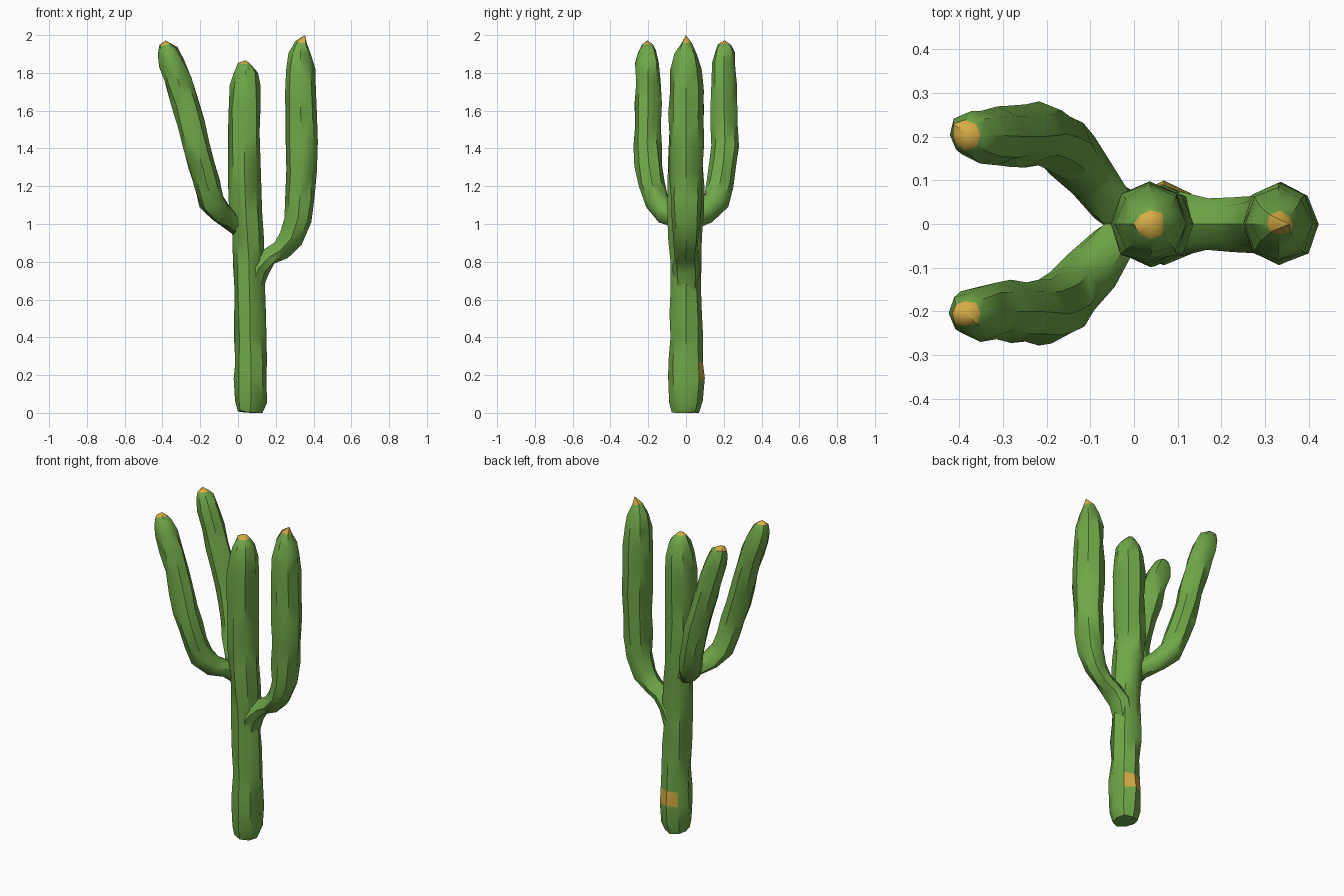
import bpy, bmesh, math, random
from mathutils import Vector

random.seed(4)


def material(name, rgb):
    m = bpy.data.materials.new(name)
    m.diffuse_color = (*rgb, 1)
    return m


GREEN = material("cactus green", (0.16, 0.385, 0.065))
YELLOW = material("tip yellow", (0.68, 0.42, 0.06))
SIDES = 8


def limb(name, rings, tip, jitter=0.006, patch=None):
    """Loft rings (x, y, z, width radius, side radius) and close with a pointed tip."""
    bm = bmesh.new()
    pts = [Vector(r[:3]) for r in rings] + [Vector(tip)]
    loops = []
    for i, r in enumerate(rings):
        t = (pts[i + 1] - pts[max(i - 1, 0)]).normalized()
        u = Vector((0, 1, 0))
        u = (u - t * t.dot(u)).normalized()
        v = t.cross(u)
        loop = []
        for k in range(SIDES):
            a = math.tau * k / SIDES
            j = 1 + random.uniform(-jitter, jitter) / r[3]
            p = pts[i] + (u * math.cos(a) * r[4] + v * math.sin(a) * r[3]) * j
            p += t * random.uniform(-jitter, jitter)
            p.z = max(p.z, 0)
            loop.append(bm.verts.new(p))
        loops.append(loop)
    for a, b in zip(loops, loops[1:]):
        for k in range(SIDES):
            n = (k + 1) % SIDES
            bm.faces.new((a[k], a[n], b[n], b[k]))
    bm.faces.new(loops[0][::-1])
    # yellow pointed cap
    apex = bm.verts.new(tip)
    for k in range(SIDES):
        f = bm.faces.new((loops[-1][k], loops[-1][(k + 1) % SIDES], apex))
        f.material_index = 1
    bmesh.ops.recalc_face_normals(bm, faces=bm.faces)
    # yellow patch on the back of the limb between two heights
    if patch:
        for f in bm.faces:
            if patch[0] < f.calc_center_median().z < patch[1] and f.normal.y > 0.6:
                f.material_index = 1
    bmesh.ops.triangulate(bm, faces=[f for f in bm.faces if len(f.verts) == 4])
    me = bpy.data.meshes.new(name)
    bm.to_mesh(me)
    bm.free()
    me.materials.append(GREEN)
    me.materials.append(YELLOW)
    ob = bpy.data.objects.new(name, me)
    bpy.context.collection.objects.link(ob)
    bpy.context.view_layer.objects.active = ob
    ob.select_set(True)
    bpy.ops.object.shade_smooth_by_angle(angle=math.radians(40))
    ob.select_set(False)


# trunk: slightly leaning and lumpy column
trunk = [(0.064, 0, 0.005, 0.070, 0.072), (0.068, 0, 0.06, 0.086, 0.085),
         (0.068, 0, 0.18, 0.086, 0.094), (0.070, 0, 0.27, 0.085, 0.095),
         (0.064, 0, 0.40, 0.082, 0.086), (0.064, 0, 0.53, 0.085, 0.090),
         (0.060, 0, 0.66, 0.081, 0.085), (0.058, 0, 0.80, 0.082, 0.085),
         (0.050, 0, 0.93, 0.082, 0.090), (0.042, 0, 1.06, 0.084, 0.094),
         (0.036, 0, 1.20, 0.086, 0.092), (0.034, 0, 1.34, 0.083, 0.090),
         (0.034, 0, 1.48, 0.086, 0.093), (0.034, 0, 1.62, 0.086, 0.094),
         (0.037, 0, 1.73, 0.082, 0.086), (0.040, 0, 1.80, 0.064, 0.068),
         (0.038, 0, 1.85, 0.035, 0.032)]
limb("trunk", trunk, (0.042, 0, 1.867), patch=(0.19, 0.26))

# right arm: thin elbow rising into a thick upright with a sharp tip
right_arm = [(0.075, 0, 0.66, 0.060, 0.060), (0.105, 0, 0.76, 0.060, 0.070),
             (0.165, 0, 0.825, 0.045, 0.062), (0.225, 0, 0.860, 0.050, 0.062),
             (0.280, 0, 0.920, 0.062, 0.070), (0.315, 0, 1.02, 0.072, 0.078),
             (0.328, 0, 1.14, 0.078, 0.084), (0.334, 0, 1.28, 0.084, 0.088),
             (0.336, 0, 1.43, 0.085, 0.090), (0.332, 0, 1.58, 0.084, 0.090),
             (0.330, 0, 1.71, 0.080, 0.088), (0.331, 0, 1.82, 0.075, 0.084),
             (0.330, 0, 1.90, 0.060, 0.058), (0.335, 0, 1.96, 0.034, 0.028)]
limb("right_arm", right_arm, (0.355, 0, 2.0))

# two left arms, mirrored front to back, sweeping outward
left_arm = [(0.02, 0.00, 0.98, 0.055, 0.055), (-0.045, 0.045, 1.025, 0.052, 0.055),
            (-0.095, 0.105, 1.060, 0.058, 0.062), (-0.140, 0.155, 1.120, 0.066, 0.070),
            (-0.165, 0.182, 1.21, 0.070, 0.072), (-0.190, 0.198, 1.31, 0.070, 0.072),
            (-0.217, 0.206, 1.41, 0.072, 0.073), (-0.247, 0.203, 1.52, 0.070, 0.068),
            (-0.282, 0.200, 1.64, 0.070, 0.068), (-0.315, 0.200, 1.75, 0.069, 0.066),
            (-0.350, 0.202, 1.85, 0.066, 0.063), (-0.374, 0.204, 1.915, 0.053, 0.050),
            (-0.386, 0.204, 1.95, 0.034, 0.032)]
for name, s in (("left_front_arm", -1), ("left_back_arm", 1)):
    limb(name, [(x, y * s, z, a, b) for x, y, z, a, b in left_arm],
         (-0.383, 0.205 * s, 1.972))
